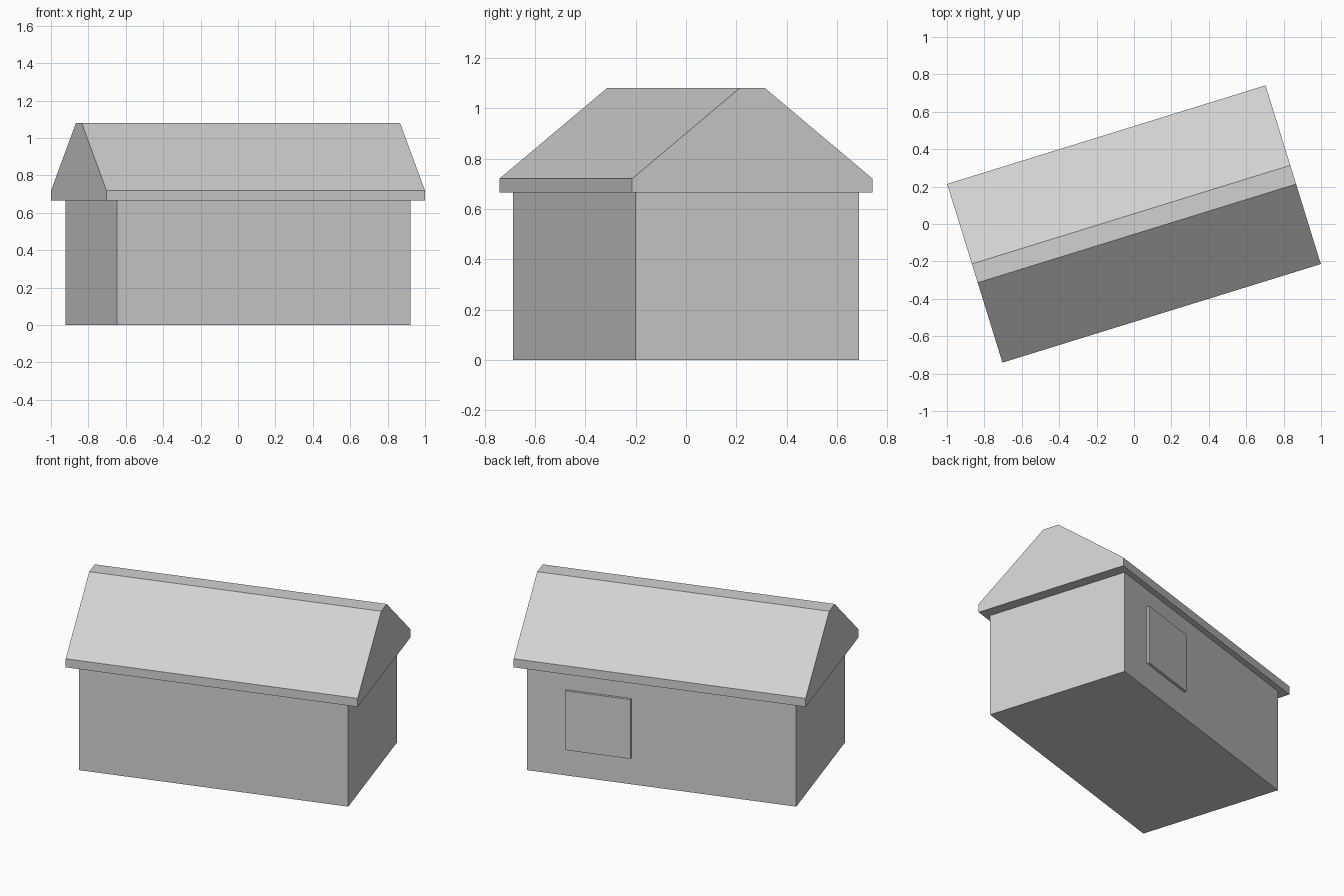
import bpy, bmesh, math

if "Cube" in bpy.data.objects:
    bpy.data.objects.remove(bpy.data.objects["Cube"])

TURN = math.radians(17.2)      # whole house is turned on its plot
WALL_L, WALL_W, WALL_H = 1.644, 0.929, 0.665
ROOF_L, ROOF_W = 1.782, 1.0
EAVE_Z, RIDGE_Z, RIDGE_W = 0.72, 1.08, 0.105

grey = bpy.data.materials.new("light_grey")
grey.diffuse_color = (0.64, 0.64, 0.64, 1)
grey.use_nodes = True
grey.node_tree.nodes["Principled BSDF"].inputs["Base Color"].default_value = grey.diffuse_color


def prism(name, profile, x0, x1):
    """Extrude a closed (y, z) profile along x."""
    bm = bmesh.new()
    face = bm.faces.new([bm.verts.new((x0, y, z)) for y, z in profile])
    ext = bmesh.ops.extrude_face_region(bm, geom=[face])
    moved = [v for v in ext["geom"] if isinstance(v, bmesh.types.BMVert)]
    bmesh.ops.translate(bm, verts=moved, vec=(x1 - x0, 0, 0))
    bmesh.ops.recalc_face_normals(bm, faces=bm.faces)
    mesh = bpy.data.meshes.new(name)
    bm.to_mesh(mesh)
    bm.free()
    mesh.materials.append(grey)
    obj = bpy.data.objects.new(name, mesh)
    bpy.context.collection.objects.link(obj)
    obj.rotation_euler.z = TURN
    return obj


def box(y0, y1, z0, z1):
    return [(y0, z0), (y1, z0), (y1, z1), (y0, z1)]


# Walls
prism("walls", box(-WALL_W / 2, WALL_W / 2, 0, WALL_H), -WALL_L / 2, WALL_L / 2)

# Roof with eaves band, two slopes and a flat ridge
half = [(ROOF_W / 2, WALL_H), (ROOF_W / 2, EAVE_Z), (RIDGE_W / 2, RIDGE_Z)]
prism("roof", half + [(-y, z) for y, z in reversed(half)], -ROOF_L / 2, ROOF_L / 2)

# Raised shutter panel on the back wall
prism("back_shutter", box(WALL_W / 2 - 0.01, WALL_W / 2 + 0.016, 0.17, 0.55),
      WALL_L / 2 - 0.637, WALL_L / 2 - 0.24)
